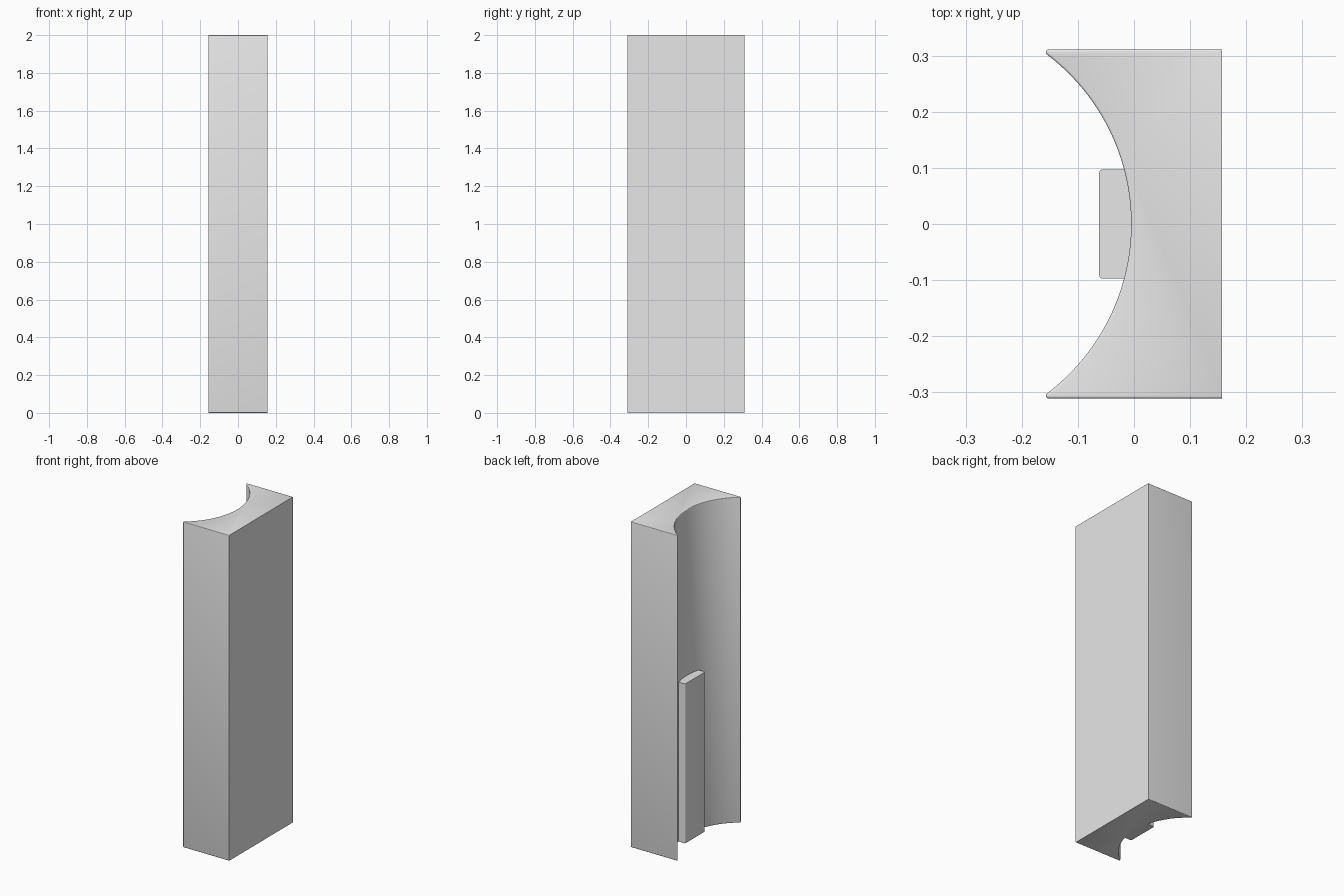
import bpy, bmesh
from math import sin, cos, atan2, asin, pi, radians, sqrt

cube = bpy.data.objects.get("Cube")
if cube:
    bpy.data.objects.remove(cube, do_unlink=True)

HALF_X, HALF_Y, HEIGHT = 0.157, 0.311, 2.0
ARC_X, ARC_R = -0.384, 0.379      # centre and radius of the hollow side
TIP_R = 0.005                     # rounding of the two thin lips

grey = bpy.data.materials.new("plain_grey")
grey.use_nodes = True
grey.diffuse_color = (0.8, 0.8, 0.8, 1)
grey.node_tree.nodes["Principled BSDF"].inputs["Base Color"].default_value = (0.8, 0.8, 0.8, 1)


def arc(cx, cy, r, start, end, steps):
    angles = [start + (end - start) * i / steps for i in range(steps + 1)]
    return [(cx + r * cos(a), cy + r * sin(a)) for a in angles]


def prism(name, outline, height, bevel_width, pick):
    """Extrude a plan outline upward and round the edges chosen by pick."""
    bm = bmesh.new()
    base = bm.faces.new([bm.verts.new((x, y, 0)) for x, y in outline])
    top = bmesh.ops.extrude_face_region(bm, geom=[base])
    for v in top["geom"]:
        if isinstance(v, bmesh.types.BMVert):
            v.co.z = height
    bmesh.ops.recalc_face_normals(bm, faces=bm.faces)
    edges = [e for e in bm.edges if pick(*(v.co for v in e.verts))]
    bmesh.ops.bevel(bm, geom=edges, offset=bevel_width, segments=3,
                    profile=0.5, affect='EDGES', clamp_overlap=False)
    bmesh.ops.recalc_face_normals(bm, faces=bm.faces)
    mesh = bpy.data.meshes.new(name)
    bm.to_mesh(mesh)
    bm.free()
    mesh.materials.append(grey)
    obj = bpy.data.objects.new(name, mesh)
    bpy.context.collection.objects.link(obj)
    bpy.ops.object.select_all(action='DESELECT')
    obj.select_set(True)
    bpy.context.view_layer.objects.active = obj
    bpy.ops.object.shade_smooth_by_angle(angle=radians(35))
    return obj


# Column: flat back, rounded lips tangent to the hollow front
tip_y = HALF_Y - TIP_R
tip_x = ARC_X + sqrt((ARC_R + TIP_R) ** 2 - tip_y ** 2)
sweep = atan2(tip_y, tip_x - ARC_X)
upper_lip = arc(tip_x, tip_y, TIP_R, pi / 2, pi + sweep, 8)
hollow = arc(ARC_X, 0, ARC_R, sweep, -sweep, 48)[1:-1]
lower_lip = [(x, -y) for x, y in reversed(upper_lip)]
outline = [(HALF_X, HALF_Y)] + upper_lip + hollow + lower_lip + [(HALF_X, -HALF_Y)]


def column_rim(a, b):
    on_back = min(a.x, b.x) > HALF_X - 0.001
    return abs(a.z - b.z) < 0.001 and not on_back


prism("column", outline, HEIGHT, 0.004, column_rim)

# Raised plate on the lower half of the hollow, with its back following the curve
PLATE_X, PLATE_Y, PLATE_TOP = -0.062, 0.0975, 0.98
half_angle = asin(PLATE_Y / (ARC_R + 0.005))
plate_back = arc(ARC_X, 0, ARC_R + 0.005, -half_angle, half_angle, 12)
plate_outline = [(PLATE_X, PLATE_Y), (PLATE_X, -PLATE_Y)] + plate_back


def plate_corner(a, b):
    return abs(a.z - b.z) > 0.1 and a.x < PLATE_X + 0.001


prism("raised_plate", plate_outline, PLATE_TOP, 0.007, plate_corner)
